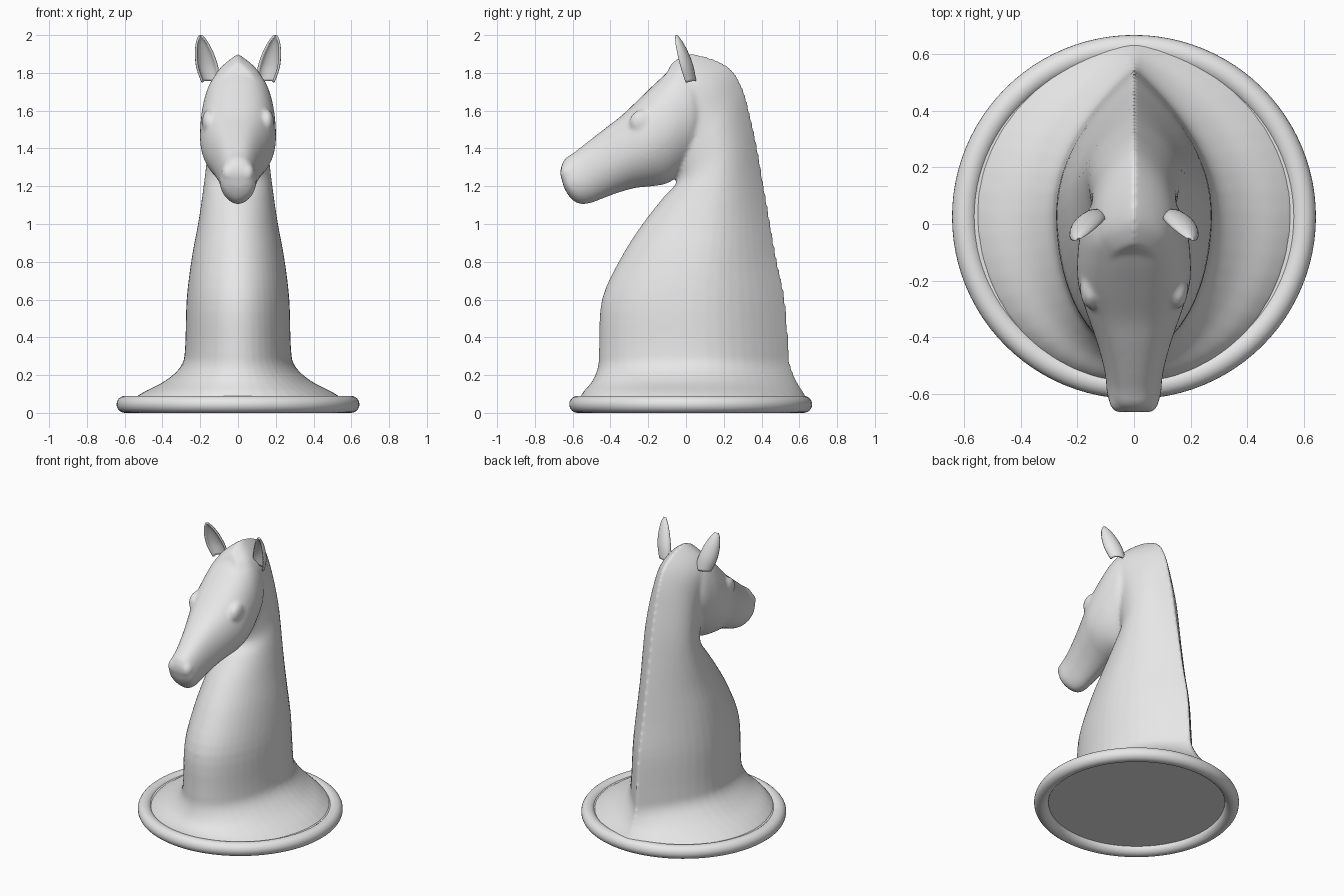
import bpy, bmesh
from math import sin, cos, pi
from mathutils import Vector, Matrix

cube = bpy.data.objects.get("Cube")
if cube:
    bpy.data.objects.remove(cube)

grey = bpy.data.materials.new("light_grey")
grey.use_nodes = True
grey.diffuse_color = (0.8, 0.8, 0.8, 1)
grey.node_tree.nodes["Principled BSDF"].inputs["Base Color"].default_value = grey.diffuse_color


def make_object(name, bm):
    bmesh.ops.recalc_face_normals(bm, faces=bm.faces)
    for f in bm.faces:
        f.smooth = True
    mesh = bpy.data.meshes.new(name)
    bm.to_mesh(mesh)
    bm.free()
    mesh.materials.append(grey)
    obj = bpy.data.objects.new(name, mesh)
    bpy.context.collection.objects.link(obj)
    return obj


def refine(rows, steps=4):
    """Smooth spline through rows of section values."""
    rows = [Vector(r) for r in rows]
    out = []
    for i in range(len(rows) - 1):
        a, b, c, d = (rows[min(max(j, 0), len(rows) - 1)] for j in range(i - 1, i + 3))
        for k in range(steps):
            t = k / steps
            out.append(b + (c - a) * (t / 2) + (a * 2 - b * 5 + c * 4 - d) * (t * t / 2)
                       + (b * 3 - a - c * 3 + d) * (t ** 3 / 2))
    return out + [rows[-1]]


def skin(bm, rings, closed=True):
    loops = [[bm.verts.new(p) for p in ring] for ring in rings]
    n = len(loops[0])
    for lo, hi in zip(loops, loops[1:]):
        for i in range(n if closed else n - 1):
            j = (i + 1) % n
            bm.faces.new((lo[i], lo[j], hi[j], hi[i]))
    if closed:
        bm.faces.new(loops[0][::-1])
        bm.faces.new(loops[-1])


def body_loft(bm, rows, under_power, half=24):
    """Row: upper y, z; lower y, z; half width; upper sharpness."""
    rings = []
    for uy, uz, ly, lz, w, power in refine(rows):
        ring = []
        for i in range(2 * half):
            t = pi * i / half
            s = (1 - cos(t)) / 2
            p = power if s > 0.5 else under_power
            x = w * abs(sin(t)) ** p * (1 if i < half else -1)
            ring.append((x, ly + (uy - ly) * s, lz + (uz - lz) * s))
        rings.append(ring)
    skin(bm, rings)


# Neck with flared foot and sharp crest
bm = bmesh.new()
body_loft(bm, [
    (.65, .06, -.57, .06, .575, 1.2),
    (.62, .11, -.545, .11, .5, 1.4),
    (.585, .17, -.495, .17, .385, 1.7),
    (.555, .25, -.465, .25, .3, 2),
    (.545, .35, -.46, .35, .28, 2),
    (.525, .6, -.445, .6, .272, 2),
    (.48, .82, -.345, .82, .245, 2),
    (.445, 1.02, -.23, 1, .21, 2),
    (.41, 1.22, -.12, 1.14, .185, 2),
    (.375, 1.42, -.05, 1.22, .168, 2),
    (.335, 1.6, -.06, 1.3, .158, 2),
    (.3, 1.72, -.1, 1.38, .15, 2),
    (.24, 1.82, -.14, 1.46, .15, 2),
    (.14, 1.875, -.16, 1.52, .15, 2),
    (.02, 1.9, -.18, 1.58, .13, 2),
    (-.07, 1.86, -.2, 1.62, .09, 2)], 1)

# Head from poll to muzzle
body_loft(bm, [
    (.1, 1.76, .12, 1.5, .1, .8),
    (.03, 1.83, .06, 1.36, .165, .8),
    (-.05, 1.835, -.02, 1.27, .19, .8),
    (-.13, 1.775, -.1, 1.215, .2, .8),
    (-.24, 1.67, -.18, 1.2, .198, .8),
    (-.34, 1.575, -.27, 1.19, .17, .8),
    (-.43, 1.505, -.36, 1.165, .138, .8),
    (-.52, 1.435, -.44, 1.135, .113, .8),
    (-.59, 1.38, -.5, 1.112, .1, .8),
    (-.64, 1.345, -.56, 1.105, .095, .8),
    (-.662, 1.3, -.61, 1.135, .08, .8),
    (-.665, 1.26, -.645, 1.19, .045, .8)], 1.15)

# Brow and nostril swellings
for side in (-1, 1):
    for place, size in (((.155, -.23, 1.54), (.036, .07, .065)),
                        ((.05, -.625, 1.27), (.038, .042, .05))):
        centre = Vector((side * place[0], *place[1:]))
        bmesh.ops.create_uvsphere(bm, u_segments=20, v_segments=12, radius=1,
                                  matrix=Matrix.LocRotScale(centre, None, Vector(size)))

horse = make_object("head_and_neck", bm)
remesh = horse.modifiers.new("blend", 'REMESH')
remesh.mode = 'VOXEL'
remesh.voxel_size = 0.012
remesh.use_smooth_shade = True
soften = horse.modifiers.new("soften", 'SMOOTH')
soften.factor = 0.5
soften.iterations = 5

# Cupped ears, mirrored
bm = bmesh.new()
root, tip = Vector((.145, .015, 1.75)), Vector((.197, -.055, 1.995))
across, back = Vector((.93, -.35, 0)), Vector((.35, .9, .25))
rings = []
for v, w in refine([(0, .045), (.3, .056), (.6, .048), (.85, .029), (1, .007)]):
    centre = root.lerp(tip, v)
    rings.append([centre + across * w * sin(a) + back * w * .7 * cos(a)
                  for a in (pi * (i / 12 - .5) for i in range(13))])
skin(bm, rings, closed=False)
ears = make_object("ears", bm)
shell = ears.modifiers.new("thickness", 'SOLIDIFY')
shell.thickness = 0.012
shell.offset = 0
ears.modifiers.new("mirror", 'MIRROR')

# Rounded base ring
bpy.ops.mesh.primitive_torus_add(major_segments=96, minor_segments=24, major_radius=.598,
                                 minor_radius=.045, location=(0, .025, .045))
ring = bpy.context.object
ring.name = "base_ring"
ring.data.materials.append(grey)
bpy.ops.object.shade_smooth()

# Floor plate inside the ring
bpy.ops.mesh.primitive_cylinder_add(vertices=96, radius=.59, depth=.03, location=(0, .025, .06))
floor = bpy.context.object
floor.name = "base_plate"
floor.data.materials.append(grey)
bpy.ops.object.shade_smooth_by_angle()
